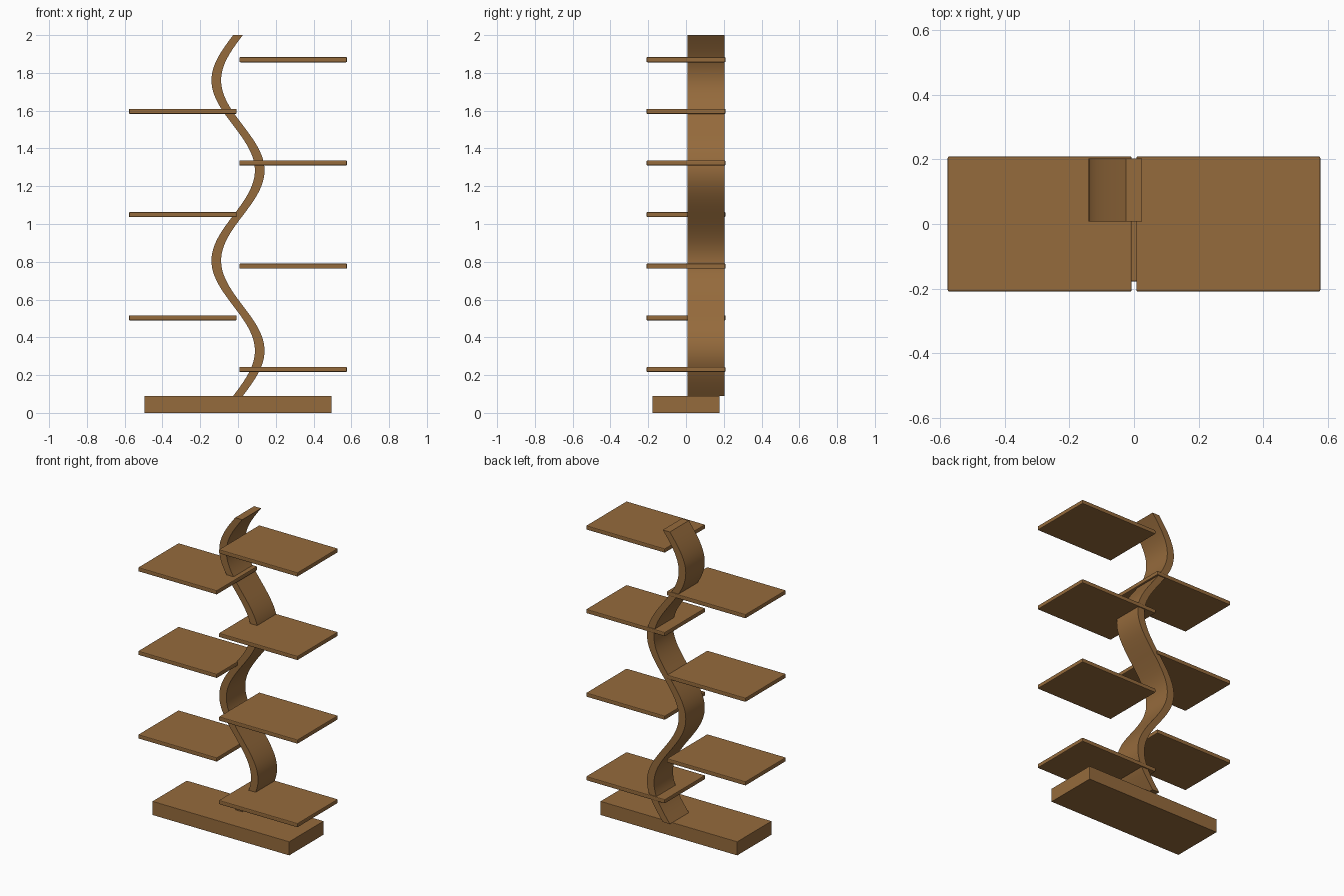
import bpy, bmesh, math

cube = bpy.data.objects.get("Cube")
if cube:
    bpy.data.objects.remove(cube, do_unlink=True)

# Single wood colour
wood = bpy.data.materials.new("brown wood")
wood.use_nodes = True
colour = (0.30, 0.145, 0.045, 1)
wood.diffuse_color = colour
wood.node_tree.nodes["Principled BSDF"].inputs["Base Color"].default_value = colour


def add_object(name, bm):
    bmesh.ops.recalc_face_normals(bm, faces=bm.faces)
    mesh = bpy.data.meshes.new(name)
    bm.to_mesh(mesh)
    bm.free()
    mesh.materials.append(wood)
    obj = bpy.data.objects.new(name, mesh)
    bpy.context.collection.objects.link(obj)
    return obj


def box(name, centre, size, bevel):
    bm = bmesh.new()
    bmesh.ops.create_cube(bm, size=1)
    bmesh.ops.scale(bm, vec=size, verts=bm.verts)
    obj = add_object(name, bm)
    obj.location = centre
    mod = obj.modifiers.new("Soft edges", "BEVEL")
    mod.width = bevel
    mod.segments = 2
    return obj


# Plinth
BASE_TOP, TOP = 0.09, 2.0
box("base", (0, 0, BASE_TOP / 2), (0.99, 0.355, BASE_TOP), 0.002)

# Wavy upright: a sine band of constant width, extruded in depth
STEPS, AMPLITUDE, HALF_WIDTH = 96, 0.115, 0.0255
Y_FRONT, Y_BACK = 0.007, 0.203
bm = bmesh.new()
previous = None
for i in range(STEPS + 1):
    t = i / STEPS
    x = AMPLITUDE * math.sin(4 * math.pi * t)
    z = BASE_TOP + (TOP - BASE_TOP) * t
    ring = [bm.verts.new((x + sx * HALF_WIDTH, y, z))
            for sx, y in ((-1, Y_FRONT), (1, Y_FRONT), (1, Y_BACK), (-1, Y_BACK))]
    if previous:
        for a in range(4):
            b = (a + 1) % 4
            bm.faces.new((previous[a], previous[b], ring[b], ring[a]))
    if i in (0, STEPS):
        bm.faces.new(ring)
    previous = ring
spine = add_object("wavy_upright", bm)
bpy.context.view_layer.objects.active = spine
spine.select_set(True)
bpy.ops.object.shade_smooth_by_angle(angle=math.radians(30))
spine.select_set(False)

# Shelves alternating between the two sides
for i in range(7):
    side = 1 if i % 2 == 0 else -1
    name = f"{'left' if side > 0 else 'right'}_shelf_{i // 2 + 1}"
    box(name, (side * 0.292, 0, 0.23 + 0.2733 * i), (0.57, 0.418, 0.027), 0.005)
